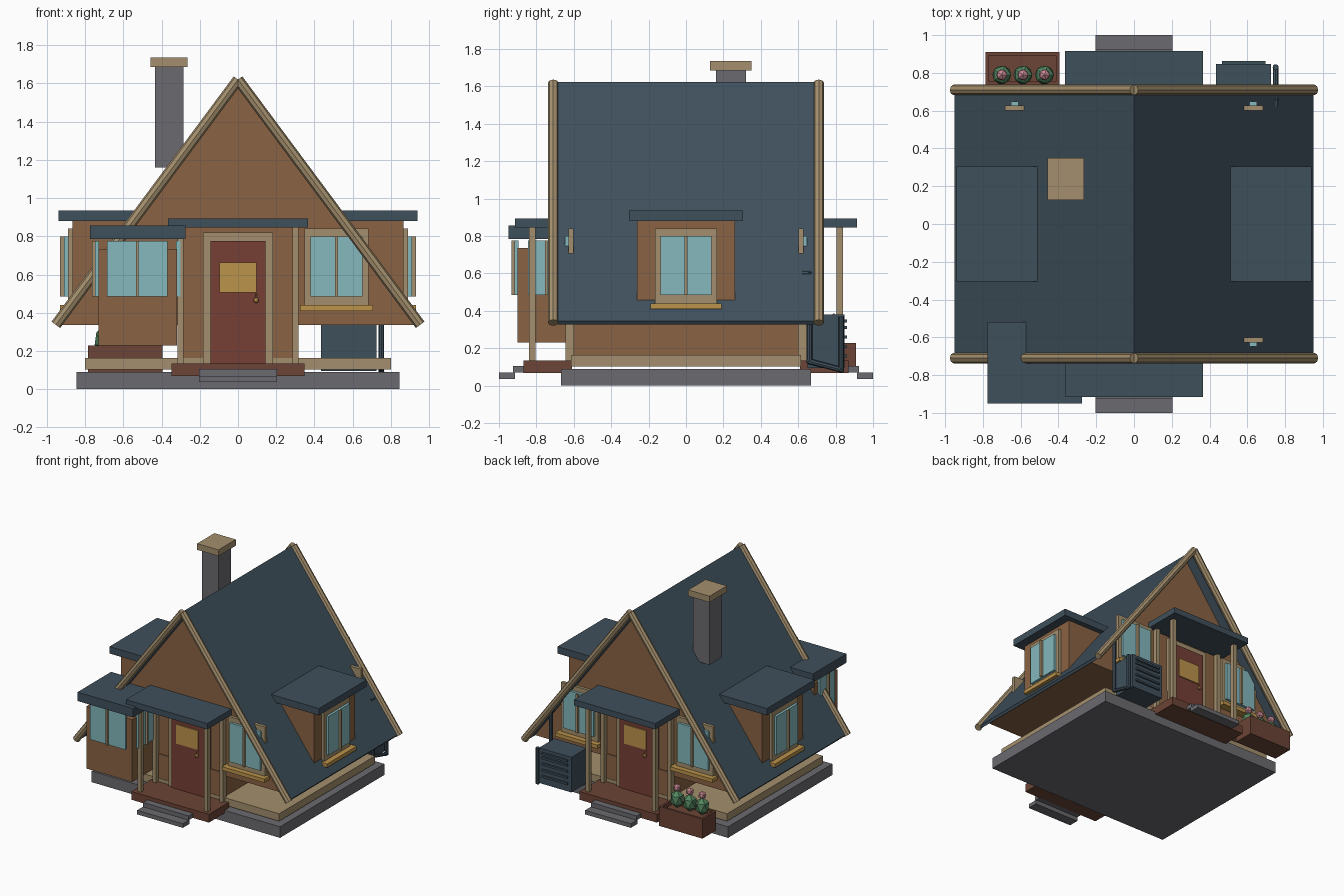
import bpy, bmesh
from math import radians
from mathutils import Matrix, Vector

if "Cube" in bpy.data.objects:
    bpy.data.objects.remove(bpy.data.objects["Cube"])


def material(name, *rgb):
    m = bpy.data.materials.new(name)
    lin = [((c / 255 + 0.055) / 1.055) ** 2.4 for c in rgb]
    m.diffuse_color = (*lin, 1)
    m.use_nodes = True
    m.node_tree.nodes["Principled BSDF"].inputs["Base Color"].default_value = m.diffuse_color
    return m


WOOD = material("brown wood", 138, 99, 68)
ROOF = material("slate blue", 63, 80, 92)
TRIM = material("tan trim", 164, 143, 109)
DOOR = material("red door", 118, 62, 53)
DECK = material("dark red wood", 108, 68, 54)
GLASS = material("pale blue glass", 133, 184, 189)
BRASS = material("brass yellow", 188, 147, 75)
STONE = material("grey stone", 107, 107, 112)
GREEN = material("plant green", 84, 134, 96)
PINK = material("flower pink", 205, 140, 150)
I = Matrix.Identity(4)


def place(x, y, angle):
    return Matrix.Translation((x, y, 0)) @ Matrix.Rotation(radians(angle), 4, 'Z')


def finish(name, bm, mat, M=I):
    bm.transform(M)
    bmesh.ops.recalc_face_normals(bm, faces=bm.faces[:])
    me = bpy.data.meshes.new(name)
    bm.to_mesh(me)
    bm.free()
    me.materials.append(mat)
    ob = bpy.data.objects.new(name, me)
    bpy.context.collection.objects.link(ob)
    return ob


def box(name, mat, x0, x1, y0, y1, z0, z1, M=I):
    bm = bmesh.new()
    bmesh.ops.create_cube(bm, size=1)
    S = Matrix.Diagonal((x1 - x0, y1 - y0, z1 - z0, 1))
    bm.transform(Matrix.Translation(((x0 + x1) / 2, (y0 + y1) / 2, (z0 + z1) / 2)) @ S)
    return finish(name, bm, mat, M)


def extrude_xz(name, mat, pts, y0, y1):
    bm = bmesh.new()
    f = bm.faces.new([bm.verts.new((x, y0, z)) for x, z in pts])
    r = bmesh.ops.extrude_face_region(bm, geom=[f])
    vs = [v for v in r["geom"] if isinstance(v, bmesh.types.BMVert)]
    bmesh.ops.translate(bm, verts=vs, vec=(0, y1 - y0, 0))
    return finish(name, bm, mat)


def rod(name, mat, p, q, r, sides=8):
    p, q = Vector(p), Vector(q)
    bm = bmesh.new()
    bmesh.ops.create_cone(bm, cap_ends=True, segments=sides, radius1=r, radius2=r, depth=(q - p).length)
    rot = (q - p).to_track_quat('Z', 'Y').to_matrix().to_4x4()
    return finish(name, bm, mat, Matrix.Translation((p + q) / 2) @ rot)


def ball(name, mat, loc, r, sz=1, sub=1):
    bm = bmesh.new()
    bmesh.ops.create_icosphere(bm, subdivisions=sub, radius=r)
    return finish(name, bm, mat, Matrix.Translation(loc) @ Matrix.Diagonal((1, 1, sz, 1)))


def framed_window(name, M):
    box(name + "_frame", TRIM, -.167, .167, -.023, .004, .44, .84, M)
    box(name + "_glass", GLASS, -.137, .137, -.043, 0, .485, .80, M)
    box(name + "_mullion", TRIM, -.007, .007, -.063, 0, .485, .80, M)
    box(name + "_sill", BRASS, -.19, .19, -.065, .004, .41, .44, M)


def plain_window(name, w, M):
    box(name + "_glass", GLASS, -w, w, -.018, .004, .485, .775, M)
    box(name + "_mullion", TRIM, -.007, .007, -.034, .004, .485, .775, M)


# foundation, floor and walls
box("foundation", STONE, -.845, .845, -.668, .668, 0, .09)
box("floor", TRIM, -.80, .80, -.615, .615, .103, .163)
box("lower_walls", WOOD, -.30, .30, -.612, .612, .16, .36)
extrude_xz("gable_walls", WOOD, [(0, 1.592), (-.933, .335), (.933, .335)], -.605, .605)

# steep roof with round rake beams
extrude_xz("roof", ROOF, [(0, 1.625), (.95, .346), (.937, .328), (0, 1.59), (-.937, .328), (-.95, .346)],
           -.685, .685)
for y in (-.71, .71):
    for s in (-1, 1):
        rod("rake_beam", TRIM, (0, y, 1.62), (s * .953, y, .337), .028)

# porch with door, the same at both ends
for end, angle in (("front", 0), ("back", 180)):
    M = place(0, 0, angle)
    box(end + "_porch_deck", DECK, -.348, .348, -.87, -.61, .068, .135, M)
    box(end + "_upper_step", STONE, -.205, .205, -.925, -.86, .07, .105, M)
    box(end + "_lower_step", STONE, -.205, .205, -1, -.915, .037, .07, M)
    box(end + "_porch_roof", ROOF, -.365, .365, -.915, -.59, .845, .893, M)
    for s in (-.3, .3):
        box(end + "_porch_post", TRIM, s - .016, s + .016, -.84, -.805, .13, .85, M)
        box(end + "_corner_trim", TRIM, s - .016, s + .016, -.645, -.60, .13, .85, M)
    box(end + "_door_frame", TRIM, -.183, .183, -.632, -.60, .135, .82, M)
    box(end + "_door", DOOR, -.145, .145, -.645, -.60, .135, .775, M)
    box(end + "_door_plate", BRASS, -.098, .098, -.653, -.64, .507, .663, M)
    knob = M @ Vector((.095, -.665, .465))
    rod(end + "_door_handle", BRASS, M @ Vector((.095, -.652, .50)), knob, .005, 6)
    ball(end + "_door_knob", BRASS, knob, .014, sub=2)

# gable windows
framed_window("front_right_window", place(.515, -.605, 0))
framed_window("back_right_window", place(.515, .605, 180))
framed_window("back_left_window", place(-.515, .605, 180))

# dormers
for side, angle in (("right", 90), ("left", -90)):
    M = place(0, 0, angle)
    box(side + "_dormer", WOOD, -.263, .263, -.867, -.42, .44, .885, M)
    box(side + "_dormer_roof", ROOF, -.305, .305, -.94, -.45, .88, .936, M)
    framed_window(side + "_dormer_window", M @ place(0, -.867, 0))

# front bay
box("bay", WOOD, -.73, -.32, -.90, -.60, .23, .735)
box("bay_roof", ROOF, -.775, -.275, -.95, -.52, .785, .857)
plain_window("bay_front_window", .158, place(-.527, -.90, 0))
plain_window("bay_right_window", .097, place(-.32, -.747, 90))
plain_window("bay_left_window", .097, place(-.73, -.747, -90))

# chimney
box("chimney", STONE, -.435, -.285, .16, .32, 1.16, 1.69)
box("chimney_cap", TRIM, -.457, -.265, .128, .35, 1.685, 1.735)

# planter with open top and three flowering cacti
box("planter_base", DECK, -.785, -.395, .737, .91, .07, .195)
for y in (.737, .892):
    box("planter_rim", DECK, -.785, -.395, y, y + .018, .195, .228)
for x in (-.785, -.413):
    box("planter_rim", DECK, x, x + .018, .755, .892, .195, .228)
for x in (-.70, -.588, -.474):
    ball("cactus", GREEN, (x, .79, .265), .056, 1.3)
    ball("cactus_flower", PINK, (x, .79, .355), .032, 1)

# outdoor cooling unit with slats and pipe
box("cooling_unit", ROOF, .435, .725, .65, .848, .095, .38)
for z in (.16, .21, .26, .31, .345):
    box("cooling_slat", ROOF, .465, .695, .84, .862, z - .008, z + .008)
pipe = [(.75, .62, .6), (.75, .66, .6), (.75, .66, .13), (.75, .83, .085), (.75, .83, .37)]
for p, q in zip(pipe, pipe[1:]):
    rod("cooling_pipe", ROOF, p, q, .015)
for p in pipe[1:4]:
    ball("pipe_joint", ROOF, p, .018)
